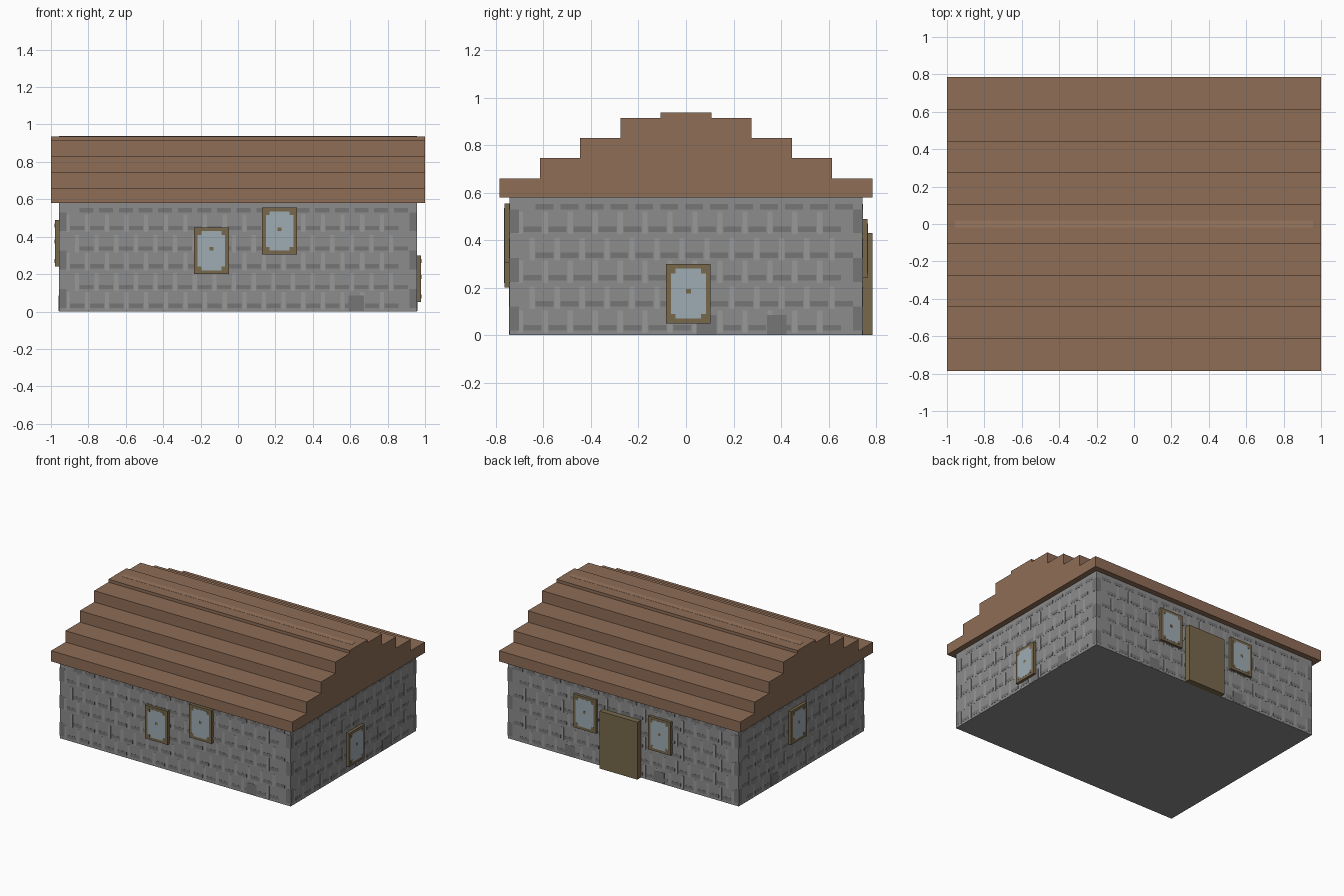
import bpy, bmesh

if "Cube" in bpy.data.objects:
    bpy.data.objects.remove(bpy.data.objects["Cube"])

WX, WY, WH = 0.957, 0.743, 0.58      # wall half sizes and height


def material(name, r, g, b):
    def lin(c):
        c /= 255
        return c / 12.92 if c <= 0.04045 else ((c + 0.055) / 1.055) ** 2.4
    m = bpy.data.materials.new(name)
    m.diffuse_color = (lin(r), lin(g), lin(b), 1)
    m.use_nodes = True
    m.node_tree.nodes["Principled BSDF"].inputs["Base Color"].default_value = m.diffuse_color
    return m


STONE = material("stone", 140, 140, 140)
LIGHT = material("light_stone", 152, 152, 152)
DARK = material("dark_stone", 118, 118, 118)
ROOF = material("roof_wood", 142, 109, 86)
RIDGE = material("ridge_wood", 154, 120, 95)
FRAME = material("frame_wood", 120, 104, 76)
GLASS = material("glass", 158, 172, 180)


def boxes(name, items, mat):
    """One object made of axis-aligned boxes (low corner, high corner)."""
    bm = bmesh.new()
    for lo, hi in items:
        v = bmesh.ops.create_cube(bm, size=1)["verts"]
        for p in v:
            p.co = [(lo[i] + hi[i]) / 2 + p.co[i] * (hi[i] - lo[i]) for i in range(3)]
    me = bpy.data.meshes.new(name)
    bm.to_mesh(me)
    bm.free()
    me.materials.append(mat)
    ob = bpy.data.objects.new(name, me)
    bpy.context.collection.objects.link(ob)
    return ob


def on_wall(side, u0, u1, z0, z1, depth):
    """Box standing out of a wall; u runs along x (front/back) or y (sides)."""
    s = -1 if side in ("front", "left") else 1
    w = WY if side in ("front", "back") else WX
    a, b = sorted((s * (w - 0.005), s * (w + depth)))
    if side in ("front", "back"):
        return (u0, a, z0), (u1, b, z1)
    return (a, u0, z0), (b, u1, z1)


# Stone body
boxes("walls", [((-WX, -WY, 0), (WX, WY, WH))], STONE)

# Stone courses: dark bed joints, light upright joints, dark corner stones
dark, light = [], []
beds = [0.02, 0.12, 0.23, 0.325, 0.435, 0.53]
for side in ("front", "back", "left", "right"):
    half = WX if side in ("front", "back") else WY
    for row, z in enumerate(beds):
        u, k = -half + 0.06 + 0.05 * (row % 2), 0
        while u < half - 0.09:
            dark.append(on_wall(side, u, u + 0.075, z, z + 0.023, 0.001))
            if z + 0.1 < WH:
                light.append(on_wall(side, u - 0.025, u - 0.003, z - 0.01, z + 0.085, 0.001))
            u += 0.105
        if row % 2:
            for e in (-half, half - 0.04):
                dark.append(on_wall(side, e, e + 0.04, z - 0.1, z, 0.001))
# Loose dark stones at the foot
for side, u in (("front", 0.59), ("right", 0.34), ("right", 0.045),
                ("back", 0.40), ("back", -0.34), ("left", 0.28)):
    dark.append(on_wall(side, u, u + 0.083, 0.003, 0.085, 0.0015))
boxes("dark_joints", dark, DARK)
boxes("light_joints", light, LIGHT)

# Stepped roof: half profile mirrored, extruded along x
half = [(0.785, 0.58), (0.785, 0.66), (0.615, 0.66), (0.615, 0.745), (0.445, 0.745),
        (0.445, 0.83), (0.275, 0.83), (0.275, 0.915), (0.107, 0.915), (0.107, 0.937)]
profile = half + [(-y, z) for y, z in reversed(half)]
bm = bmesh.new()
face = bm.faces.new([bm.verts.new((-1, y, z)) for y, z in profile])
ext = bmesh.ops.extrude_face_region(bm, geom=[face], use_keep_orig=True)["geom"]
for e in ext:
    if isinstance(e, bmesh.types.BMVert):
        e.co.x = 1
bmesh.ops.recalc_face_normals(bm, faces=bm.faces)
me = bpy.data.meshes.new("roof")
bm.to_mesh(me)
bm.free()
me.materials.append(ROOF)
bpy.context.collection.objects.link(bpy.data.objects.new("roof", me))
boxes("ridge_stripe", [((-0.957, -0.02, 0.93), (0.957, 0.02, 0.938))], RIDGE)

# Windows: frame slab, pane, corner blocks and centre stud
W, H, T, D = 0.187, 0.25, 0.02, 0.021
for n, (side, u, z) in enumerate([("front", -0.142, 0.20), ("front", 0.222, 0.305),
                                  ("right", 0.01, 0.05), ("left", 0.058, 0.24),
                                  ("back", 0.306, 0.24), ("back", -0.313, 0.24)], 1):
    u0, u1, z1 = u - W / 2, u + W / 2, z + H
    boxes(f"window_frame_{n}", [on_wall(side, u0, u1, z, z1, D)], FRAME)
    boxes(f"window_pane_{n}",
          [on_wall(side, u0 + T, u1 - T, z + T, z1 - T, D + 0.001)], GLASS)
    studs = [(u, z + H * 0.54)]
    studs += [(a, b) for a in (u0 + 1.5 * T, u1 - 1.5 * T) for b in (z + 1.5 * T, z1 - 1.5 * T)]
    boxes(f"window_studs_{n}",
          [on_wall(side, a - 0.01, a + 0.01, b - 0.01, b + 0.01, D + 0.002)
           for a, b in studs], FRAME)

# Back door
boxes("door", [on_wall("back", -0.146, 0.168, 0, 0.43, 0.042)], FRAME)
